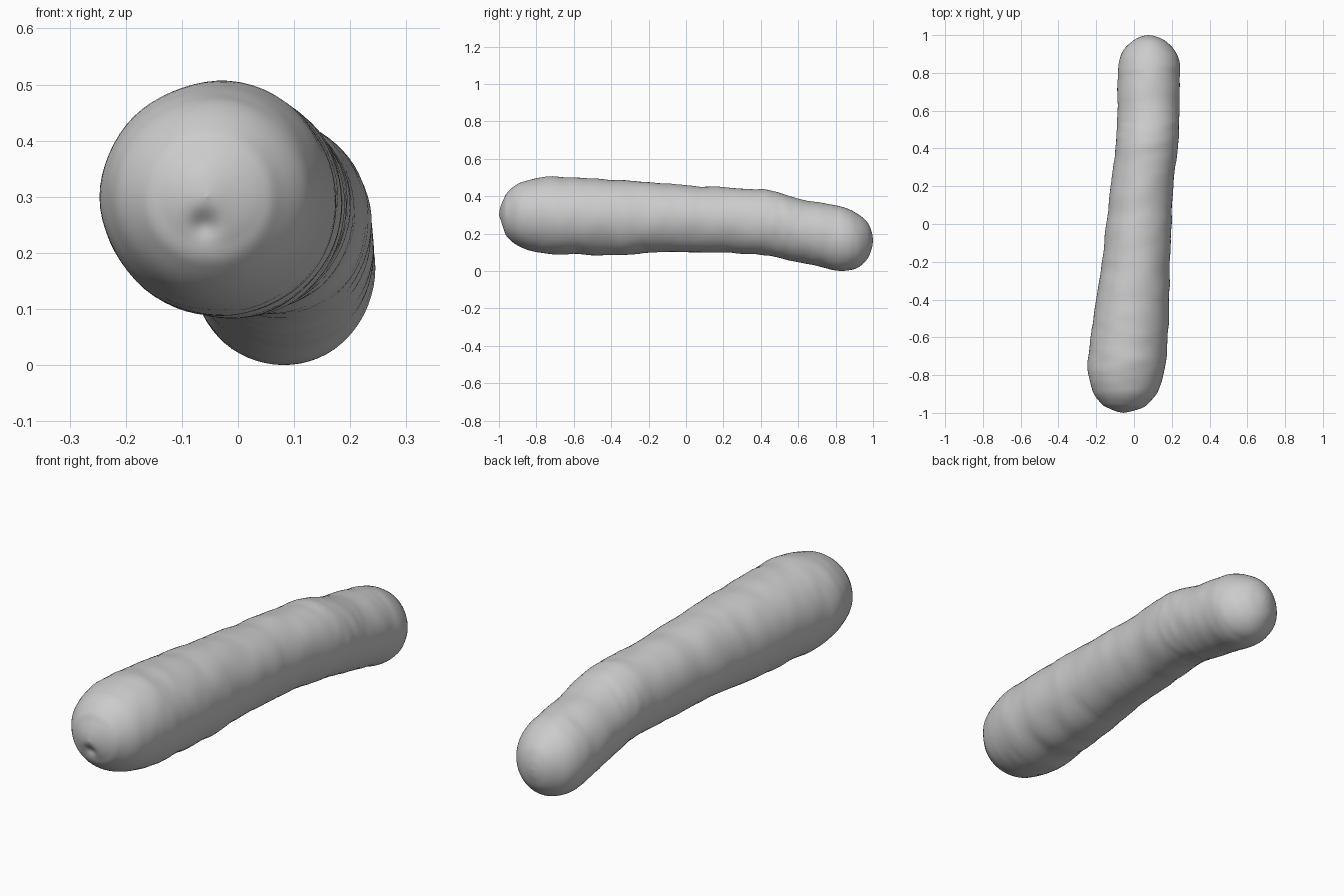
import bpy, bmesh, math
from mathutils import Vector, noise

if "Cube" in bpy.data.objects:
    bpy.data.objects.remove(bpy.data.objects["Cube"], do_unlink=True)

SIDES, STEPS = 64, 8

# Body outline along its length: y, left x, right x, bottom z, top z
STATIONS = [
    (-1.0, -.055, -.055, .30, .30),
    (-.993, -.09, -.02, .265, .34),
    (-.975, -.135, .04, .22, .385),
    (-.95, -.175, .075, .175, .425),
    (-.88, -.22, .13, .125, .475),
    (-.75, -.245, .165, .095, .503),
    (-.6, -.23, .18, .09, .5),
    (-.4, -.2, .185, .085, .49),
    (-.2, -.17, .19, .095, .475),
    (0, -.145, .198, .1, .46),
    (.2, -.125, .207, .1, .447),
    (.4, -.097, .233, .085, .437),
    (.5, -.09, .238, .068, .42),
    (.6, -.086, .24, .05, .39),
    (.75, -.085, .242, .013, .36),
    (.85, -.08, .241, .002, .34),
    (.92, -.055, .215, .018, .305),
    (.97, -.005, .165, .065, .26),
    (.993, .04, .115, .12, .21),
    (1.0, .078, .078, .165, .165),
]


def catmull(a, b, c, d, t):
    return [.5 * (2 * q + (r - p) * t + (2 * p - 5 * q + 4 * r - s) * t * t
                  + (3 * q - p - 3 * r + s) * t ** 3) for p, q, r, s in zip(a, b, c, d)]


def sections():
    last = len(STATIONS) - 1
    for i in range(last):
        quad = [STATIONS[min(max(i + k, 0), last)] for k in (-1, 0, 1, 2)]
        for n in range(STEPS):
            if i or n:
                yield catmull(*quad, n / STEPS)


def surface_point(section, angle):
    y, x0, x1, z0, z1 = section
    p = Vector(((x0 + x1) / 2 + (x1 - x0) / 2 * math.cos(angle), y,
                (z0 + z1) / 2 + (z1 - z0) / 2 * math.sin(angle)))
    # Soft lumps and creases running around the body
    out = Vector((math.cos(angle), 0, math.sin(angle)))
    fade = max(0, 1 - abs(y) ** 8)
    lump = noise.noise(Vector((p.x * 4, y * 9, p.z * 4)))
    crease = noise.noise(Vector((p.x * 9, y * 25, p.z * 9)))
    p += out * fade * (.006 * lump + .0025 * crease)
    # Navel-like pit just below the front tip
    pit = Vector((p.x + .06, p.z - .25)).length
    if y < -.85:
        p.y += .016 * math.exp(-(pit / .025) ** 2)
    return p


# Lofted body with closed round ends
bm = bmesh.new()
rings = [[bm.verts.new(surface_point(s, math.tau * k / SIDES)) for k in range(SIDES)]
         for s in sections()]
for a, b in zip(rings, rings[1:]):
    for k in range(SIDES):
        j = (k + 1) % SIDES
        bm.faces.new((a[k], a[j], b[j], b[k]))
for ring, s in ((rings[0], STATIONS[0]), (rings[-1], STATIONS[-1])):
    tip = bm.verts.new((s[1], s[0], s[3]))
    for k in range(SIDES):
        bm.faces.new((ring[k], ring[(k + 1) % SIDES], tip))
bmesh.ops.recalc_face_normals(bm, faces=bm.faces)
for f in bm.faces:
    f.smooth = True

mesh = bpy.data.meshes.new("sausage_body")
bm.to_mesh(mesh)
bm.free()
body = bpy.data.objects.new("sausage_body", mesh)
bpy.context.collection.objects.link(body)

# Plain grey skin
grey = bpy.data.materials.new("light_grey")
grey.use_nodes = True
colour = (.6, .6, .6, 1)
grey.diffuse_color = colour
grey.node_tree.nodes["Principled BSDF"].inputs["Base Color"].default_value = colour
mesh.materials.append(grey)
